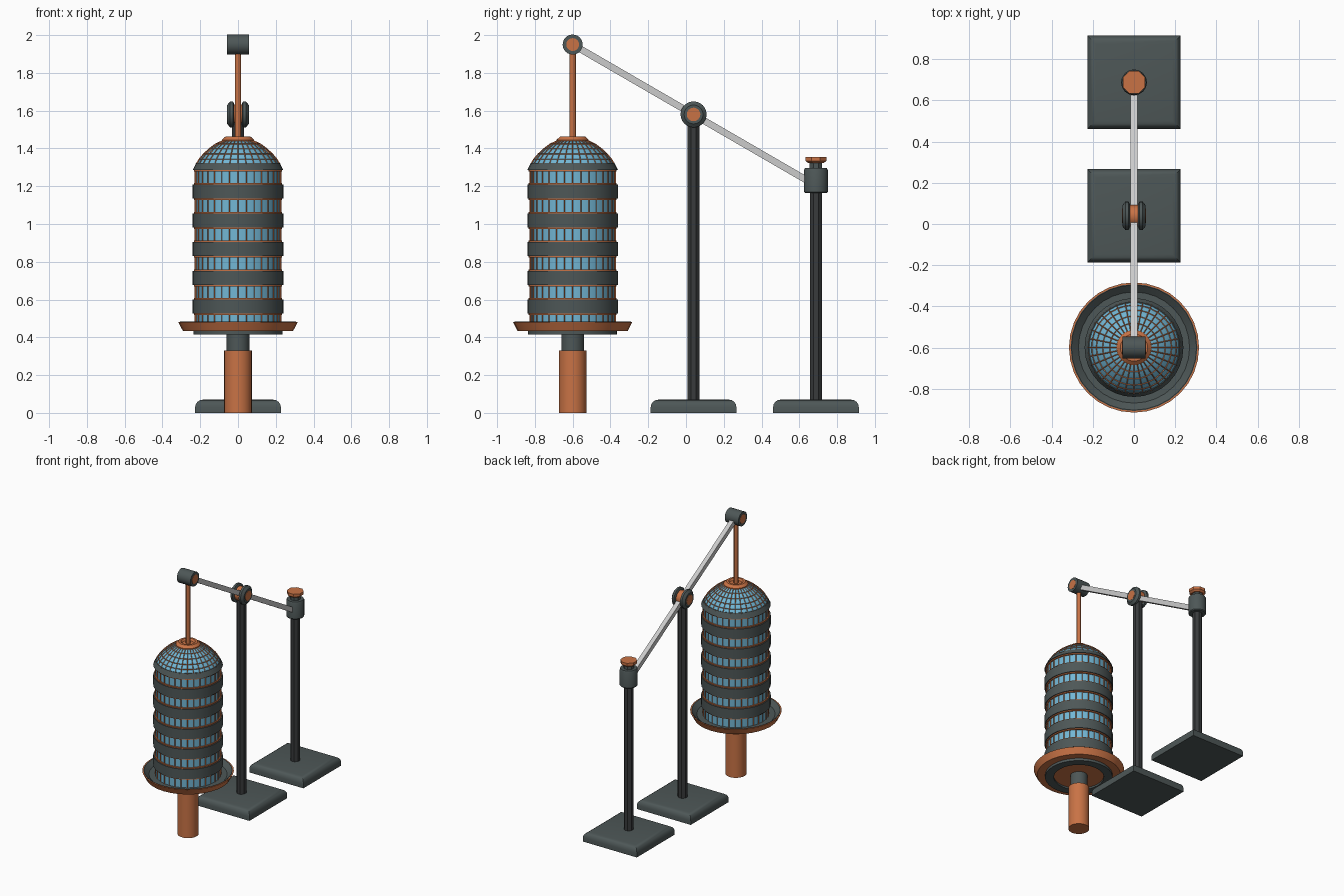
import bpy, bmesh, math
from mathutils import Matrix, Vector

if "Cube" in bpy.data.objects:
    bpy.data.objects.remove(bpy.data.objects["Cube"])


def mat(name, c):
    m = bpy.data.materials.new(name)
    m.diffuse_color = (*c, 1)
    m.use_nodes = True
    m.node_tree.nodes["Principled BSDF"].inputs["Base Color"].default_value = m.diffuse_color
    return m


IRON = mat("dark_iron", (0.075, 0.095, 0.095))
POST = mat("post_iron", (0.04, 0.043, 0.045))
COPPER = mat("copper", (0.58, 0.17, 0.06))
GLASS = mat("blue_glass", (0.17, 0.47, 0.66))


def finish(name, bm, m, smooth=None):
    bmesh.ops.recalc_face_normals(bm, faces=bm.faces)
    me = bpy.data.meshes.new(name)
    bm.to_mesh(me)
    bm.free()
    ob = bpy.data.objects.new(name, me)
    bpy.context.collection.objects.link(ob)
    if m:
        me.materials.append(m)
    if smooth:
        bpy.ops.object.select_all(action='DESELECT')
        ob.select_set(True)
        bpy.context.view_layer.objects.active = ob
        bpy.ops.object.shade_smooth_by_angle(angle=math.radians(smooth))
    return ob


def lathe(name, prof, m, at=(0, -0.6, 0), n=32, axis='Z', caps=True, loop=False, smooth=30, turn=0.0):
    """Revolve (radius, height) points; loop closes the profile on itself."""
    bm = bmesh.new()
    rings = [[bm.verts.new((r * math.cos(turn + 2 * math.pi * i / n),
                            r * math.sin(turn + 2 * math.pi * i / n), z)) for i in range(n)]
             for r, z in prof]
    pairs = list(zip(rings, rings[1:])) + ([(rings[-1], rings[0])] if loop else [])
    for a, b in pairs:
        for i in range(n):
            j = (i + 1) % n
            bm.faces.new((a[i], a[j], b[j], b[i]))
    if caps and not loop:
        bm.faces.new(rings[0])
        bm.faces.new(rings[-1])
    rot = Matrix.Rotation(math.pi / 2, 4, 'Y') if axis == 'X' else Matrix()
    bm.transform(Matrix.Translation(at) @ rot)
    return finish(name, bm, m, smooth)


def band(name, r0, r1, z0, z1, m, **kw):
    return lathe(name, [(r0, z0), (r1, z0), (r1, z1), (r0, z1)], m, loop=True, **kw)


def frame(name, prof, thick):
    """Copper glazing bars following the edges of a revolved surface."""
    ob = lathe(name, prof, COPPER, caps=False, smooth=None)
    w = ob.modifiers.new("bars", 'WIREFRAME')
    w.thickness = thick
    w.offset = 0
    w.use_even_offset = False


# lantern foot and neck
lathe("lantern_foot", [(0.073, 0), (0.073, 0.33)], COPPER)
lathe("lantern_neck", [(0.06, 0.33), (0.06, 0.43)], IRON)

# drip tray
band("tray_under_ring", 0.175, 0.236, 0.415, 0.437, IRON)
lathe("tray_floor", [(0.18, 0.428), (0.18, 0.44)], COPPER)
lathe("tray_shell", [(0.17, 0.434), (0.292, 0.434), (0.316, 0.481), (0.308, 0.481),
                     (0.284, 0.446), (0.17, 0.446)], COPPER, loop=True)
lathe("tray_lining", [(0.18, 0.449), (0.282, 0.449), (0.308, 0.4825), (0.304, 0.4825),
                      (0.27, 0.453), (0.18, 0.453)], IRON, loop=True)

# glass body with iron bands and copper trims
lathe("lantern_glass", [(0.224, 0.44), (0.224, 1.3)], GLASS)
for k in range(6):
    low = 0.526 + 0.152 * k
    base = 0.45 if k == 0 else low - 0.078
    frame(f"window_bars_{k}", [(0.225, base), (0.225, low)], 0.008)
    band(f"sill_trim_{k}", 0.215, 0.233, low - 0.008, low + 0.004, COPPER)
    if k < 5:
        band(f"iron_band_{k}", 0.215, 0.24, low, low + 0.074, IRON)
        band(f"head_trim_{k}", 0.215, 0.233, low + 0.072, low + 0.082, COPPER)
lathe("eaves_band", [(0.215, 1.286), (0.24, 1.286), (0.222, 1.322), (0.21, 1.322)], IRON, loop=True)

# glazed dome
dome = [(0.222, 1.315), (0.205, 1.343), (0.182, 1.37), (0.152, 1.398), (0.118, 1.423), (0.075, 1.443)]
lathe("dome_glass", dome, GLASS)
frame("dome_bars", dome, 0.007)
lathe("dome_cap", [(0.085, 1.436), (0.085, 1.446), (0.066, 1.463), (0.05, 1.463), (0.04, 1.45), (0.016, 1.45)],
      COPPER)

# hanging rod and end hinge
lathe("hanging_rod", [(0.017, 1.445), (0.017, 1.93)], COPPER, n=12)
HINGE = (0, -0.6, 1.95)
lathe("hinge_barrel", [(0.053, -0.057), (0.053, 0.057)], IRON, at=HINGE, axis='X', n=24)
lathe("hinge_pin", [(0.034, -0.059), (0.034, 0.059)], COPPER, at=HINGE, axis='X', n=24)

# sloping beam
a, b = Vector((0, -0.6, 1.95)), Vector((0, 0.66, 1.22))
bm = bmesh.new()
bmesh.ops.create_cube(bm, size=1)
bm.transform(Matrix.Translation((a + b) / 2) @ Matrix.Rotation(math.atan2(b.z - a.z, b.y - a.y), 4, 'X')
             @ Matrix.Diagonal((0.034, (b - a).length, 0.036, 1)))
finish("beam", bm, None)

# pivot: copper hub between two rounded iron cheeks
PIVOT = (0, 0.04, 1.58)
lathe("pivot_hub", [(0.052, -0.03), (0.052, 0.03)], COPPER, at=PIVOT, axis='X', n=24)
lathe("pivot_pin", [(0.036, -0.059), (0.036, 0.059)], COPPER, at=PIVOT, axis='X', n=24)
for s, side in ((-1, "left"), (1, "right")):
    lathe(f"pivot_cheek_{side}", [(0.055, s * 0.02), (0.069, s * 0.026), (0.069, s * 0.042),
                                  (0.05, s * 0.057)], IRON, at=PIVOT, axis='X', n=24)

# posts with rounded square bases
for name, y, top in (("middle", 0.04, 1.55), ("rear", 0.688, 1.18)):
    lathe(f"{name}_post", [(0.035, 0.06), (0.035, top)], POST, at=(0, y, 0), n=8, smooth=None,
          turn=math.pi / 8)
    prof = [(0.227, 0.0), (0.227, 0.03)]
    prof += [(0.187 + 0.04 * math.cos(t), 0.03 + 0.04 * math.sin(t))
             for t in (math.pi / 8, math.pi / 4, 3 * math.pi / 8, math.pi / 2)]
    lathe(f"{name}_base", [(r * math.sqrt(2), z) for r, z in prof], IRON, at=(0, y, 0), n=4,
          turn=math.pi / 4, smooth=30)

# rear collar and copper knob
REAR = (0, 0.688, 0)
lathe("rear_collar", [(0.058, 1.164), (0.063, 1.17), (0.063, 1.285), (0.058, 1.296)], IRON, at=REAR, n=16)
lathe("rear_neck", [(0.036, 1.29), (0.036, 1.33)], IRON, at=REAR, n=8, smooth=None, turn=math.pi / 8)
lathe("rear_knob", [(0.044, 1.322), (0.059, 1.334), (0.059, 1.355)], COPPER, at=REAR, n=8, smooth=None,
      turn=math.pi / 8)
